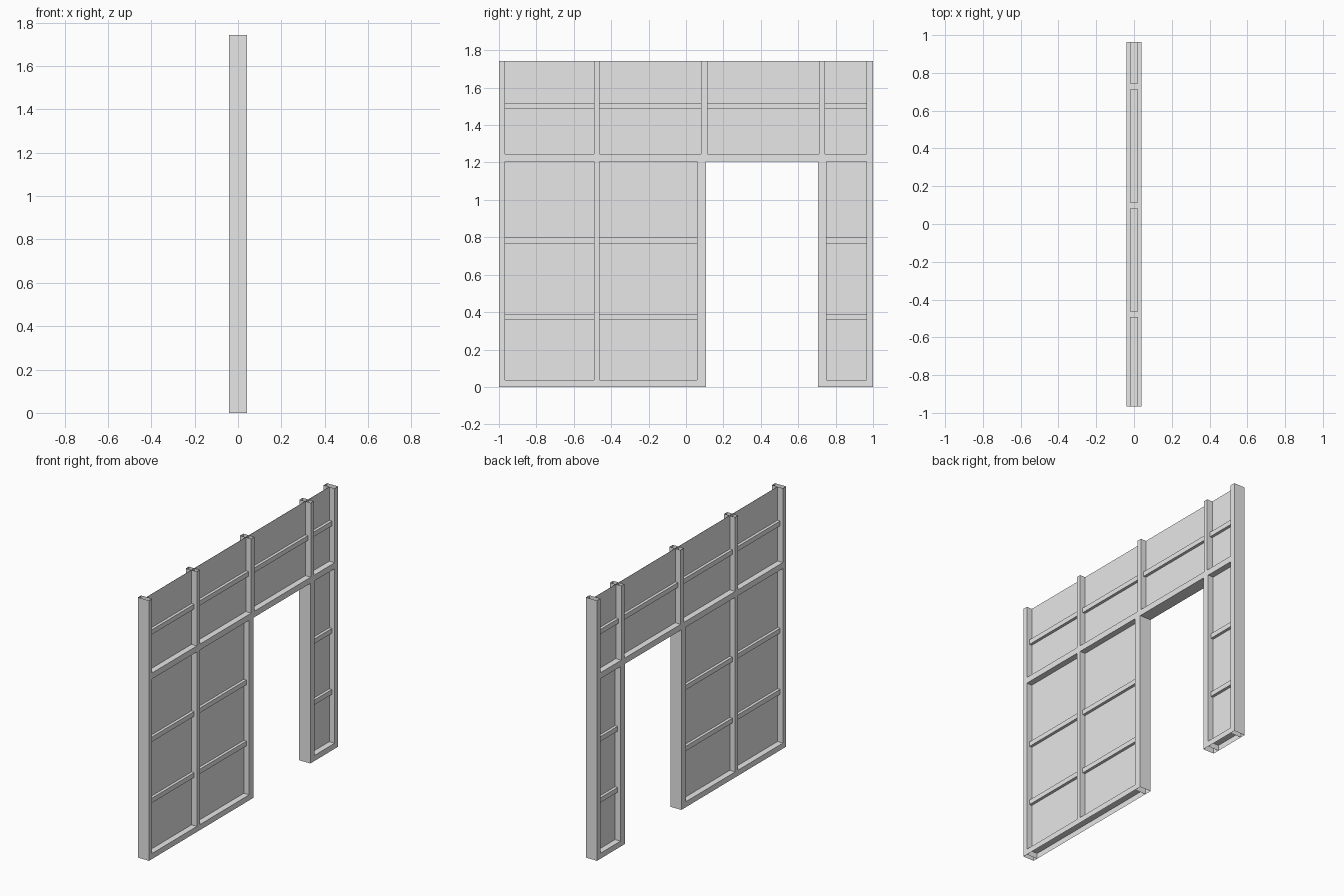
import bpy, bmesh

cube = bpy.data.objects.get("Cube")
if cube:
    bpy.data.objects.remove(cube, do_unlink=True)

grey = bpy.data.materials.new("plain_grey")
grey.use_nodes = True
grey.diffuse_color = (0.8, 0.8, 0.8, 1)
grey.node_tree.nodes["Principled BSDF"].inputs["Base Color"].default_value = (0.8, 0.8, 0.8, 1)

DEPTH, RAIL, SKIN = 0.041, 0.02, 0.001   # half thicknesses
TOP, BEAM_TOP, BEAM_LOW, SILL = 1.742, 1.245, 1.205, 0.037
LEFT, RIGHT = -0.967, 0.964              # inner faces of the end posts


def part(name, x, y, z, open_sides=""):
    """Box of half thickness x; open_sides lists faces left out: t(op), b(ottom), e(nds)."""
    bm = bmesh.new()
    bmesh.ops.create_cube(bm, size=1)
    drop = [f for f in bm.faces
            if ("t" in open_sides and f.normal.z > 0.5)
            or ("b" in open_sides and f.normal.z < -0.5)
            or ("e" in open_sides and abs(f.normal.y) > 0.5)]
    bmesh.ops.delete(bm, geom=drop, context="FACES_ONLY")
    for v in bm.verts:
        v.co = (2 * x * v.co.x,
                (y[0] + y[1]) / 2 + v.co.y * (y[1] - y[0]),
                (z[0] + z[1]) / 2 + v.co.z * (z[1] - z[0]))
    mesh = bpy.data.meshes.new(name)
    bm.to_mesh(mesh)
    bm.free()
    mesh.materials.append(grey)
    obj = bpy.data.objects.new(name, mesh)
    bpy.context.collection.objects.link(obj)
    return obj


# Hollow end posts, full height
part("end_post_front", DEPTH, (-1, LEFT), (0, TOP), "tb")
part("end_post_back", DEPTH, (RIGHT, 1), (0, TOP), "tb")

# Hollow door jambs
part("door_jamb_front", DEPTH, (0.06, 0.108), (0, BEAM_LOW), "tb")
part("door_jamb_back", DEPTH, (0.706, 0.752), (0, BEAM_LOW), "tb")

# Cross beam over the door and the sills on the floor
part("cross_beam", DEPTH, (LEFT, RIGHT), (BEAM_LOW, BEAM_TOP), "e")
part("sill_front", DEPTH, (LEFT, 0.06), (0, SILL), "be")
part("sill_back", DEPTH, (0.752, RIGHT), (0, SILL), "be")

# Studs
part("lower_stud", DEPTH, (-0.493, -0.462), (SILL, BEAM_LOW), "tb")
upper_studs = [(-0.493, -0.462), (0.081, 0.115), (0.711, 0.743)]
for span in upper_studs:
    part("upper_stud", DEPTH, span, (BEAM_TOP, TOP), "tb")

# Thin wall panels in the middle of the frame
part("upper_panel", SKIN, (LEFT, RIGHT), (BEAM_TOP, TOP))
part("lower_panel_front", SKIN, (LEFT, 0.06), (SILL, BEAM_LOW))
part("lower_panel_back", SKIN, (0.752, RIGHT), (SILL, BEAM_LOW))

# Shallow rails across each bay
upper_bays = zip([LEFT] + [s[1] for s in upper_studs], [s[0] for s in upper_studs] + [RIGHT])
for bay in upper_bays:
    part("upper_rail", RAIL, bay, (1.486, 1.518), "e")
for bay in [(LEFT, -0.493), (-0.462, 0.06), (0.752, RIGHT)]:
    for low in (0.359, 0.768):
        part("lower_rail", RAIL, bay, (low, low + 0.032), "e")
